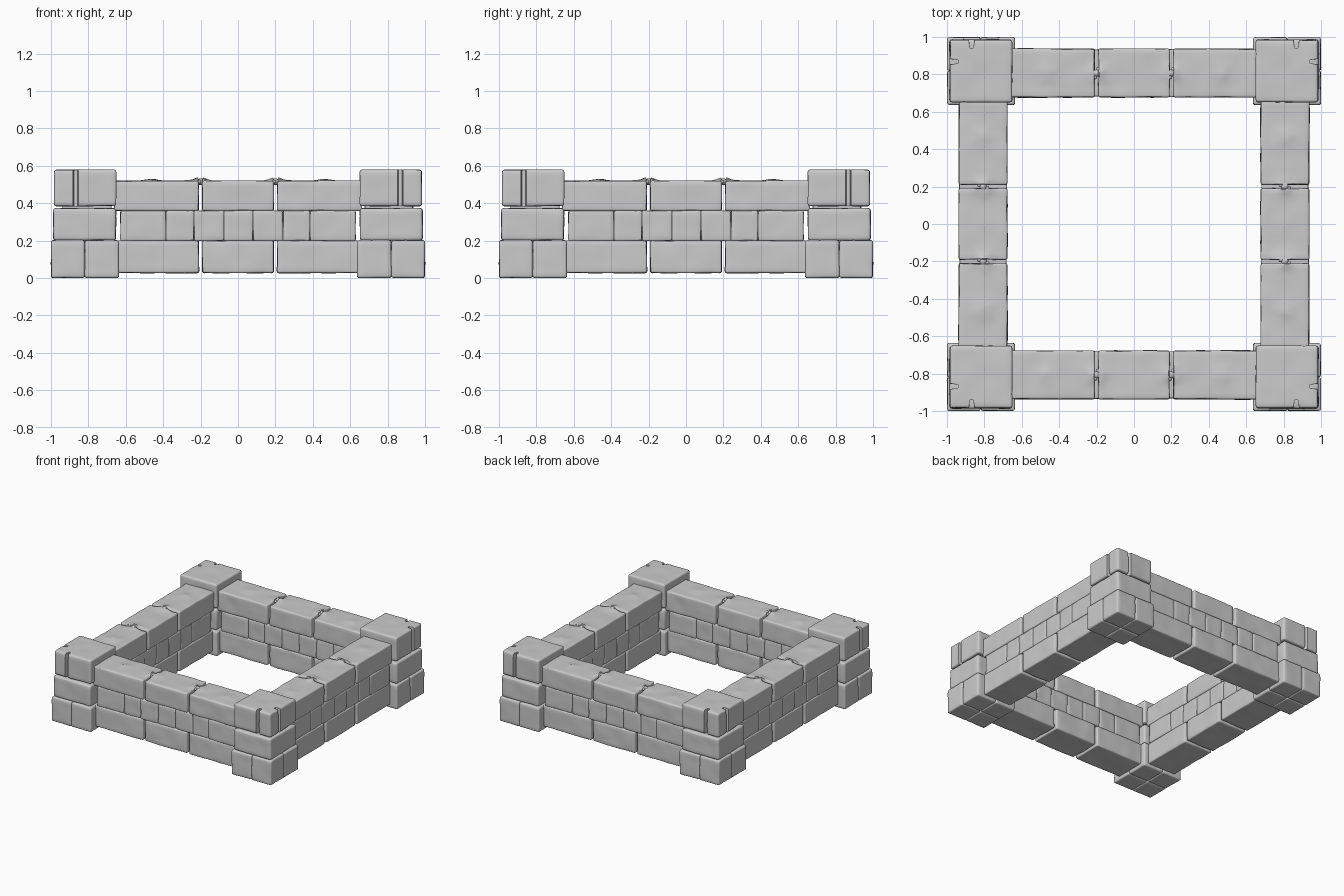
import bpy, bmesh, math, random
from mathutils import Vector, Matrix, noise

if "Cube" in bpy.data.objects:
    bpy.data.objects.remove(bpy.data.objects["Cube"])

random.seed(4)
STEP = 0.021


def cuts(lo, hi, r, extra=()):
    """Grid positions along one axis: tight at the rounded edges, even between."""
    n = max(1, round((hi - lo - 2 * r) / STEP))
    inner = [lo + r + (hi - lo - 2 * r) * i / n for i in range(n + 1)]
    return [lo + 0.4 * r, *inner, hi - 0.4 * r, *extra]


def stone(bm, lo, hi, r=0.012, rough=0.004, bumps=(), groove=None):
    """Add one worn, rounded stone block between two corners."""
    lo, hi = Vector(lo), Vector(hi)
    b = bmesh.new()
    bmesh.ops.create_cube(b, size=1)
    for v in b.verts:
        v.co = Vector([(lo[i] + hi[i]) / 2 + v.co[i] * (hi[i] - lo[i]) for i in range(3)])
    for axis in range(3):
        extra = ()
        if groove is not None and axis < 2:
            extra = [groove + d for d in (-0.014, -0.009, 0.009, 0.014)]
        normal = Vector((0, 0, 0))
        normal[axis] = 1
        for c in cuts(lo[axis], hi[axis], r, extra):
            co = Vector((0, 0, 0))
            co[axis] = c
            bmesh.ops.bisect_plane(b, geom=b.verts[:] + b.edges[:] + b.faces[:],
                                   plane_co=co, plane_no=normal, dist=1e-5)
    for v in b.verts:
        p = v.co.copy()
        q = Vector([min(max(p[i], lo[i] + r), hi[i] - r) for i in range(3)])
        n = (p - q).normalized()
        v.co = q + n * (r + rough * noise.noise(p * 9 + lo * 3) - rough * 0.3)
        # star shaped puckers on the upper face
        if n.z > 0.5:
            for x, y, h in bumps:
                dx, dy = p.x - x, p.y - y
                d, a = math.hypot(dx, dy), math.atan2(dy, dx)
                star = 0.45 + 0.55 * math.cos(2.5 * a + x) ** 2
                v.co.z += h * star * math.exp(-(d / 0.045) ** 2)
        # vertical grooves on the two outer faces
        if groove is not None:
            if abs(p.x - groove) < 0.0095:
                v.co.y = max(v.co.y, lo.y + 0.042)
            if abs(p.y - groove) < 0.0095:
                v.co.x = max(v.co.x, lo.x + 0.042)
    bmesh.ops.remove_doubles(b, verts=b.verts, dist=1e-5)
    bmesh.ops.recalc_face_normals(b, faces=b.faces)
    tmp = bpy.data.meshes.new("tmp")
    b.to_mesh(tmp)
    b.free()
    bm.from_mesh(tmp)
    bpy.data.meshes.remove(tmp)


def four_sides(bm, name):
    """Finish a mesh and place it on all four sides by quarter turns."""
    me = bpy.data.meshes.new(name)
    bm.to_mesh(me)
    bm.free()
    me.polygons.foreach_set("use_smooth", [True] * len(me.polygons))
    me.set_sharp_from_angle(angle=math.radians(50))
    for i, side in enumerate(("front", "right", "back", "left")):
        ob = bpy.data.objects.new(f"{name}_{side}", me)
        ob.rotation_euler.z = i * math.pi / 2
        bpy.context.collection.objects.link(ob)


Y0, Y1, YM = -0.938, -0.676, -0.807
PUCKERS = [(-0.47, YM, 0.012), (-0.2, YM, 0.022), (0.2, YM, 0.022), (0.47, YM, 0.012)]

# lower and upper wall courses: three long stones with open joints
for name, z0, z1, bumps in (("lower_course", 0.026, 0.202, ()),
                            ("upper_course", 0.358, 0.521, PUCKERS)):
    bm = bmesh.new()
    for x0, x1 in ((-0.665, -0.208), (-0.192, 0.192), (0.208, 0.665)):
        stone(bm, (x0, Y0, z0), (x1, Y1, z1), bumps=bumps)
    four_sides(bm, name)

# middle wall course: staggered shorter stones, stopping short of the corners
bm = bmesh.new()
xs = (-0.628, -0.385, -0.235, -0.075, 0.08, 0.24, 0.385, 0.628)
for x0, x1 in zip(xs, xs[1:]):
    d = random.uniform(-0.005, 0.002)
    stone(bm, (x0 - 0.001, Y0 - d, 0.198), (x1 + 0.001, Y1 + d, 0.362), r=0.01)
four_sides(bm, "middle_course")

# mortar crumbs bridging the top joints
bm = bmesh.new()
for x in (-0.2, 0.2):
    for dx, dy, s in ((0, 0, 0.02), (0.008, 0.022, 0.012), (-0.008, -0.02, 0.012)):
        bmesh.ops.create_icosphere(bm, subdivisions=2, radius=s, matrix=Matrix.Translation(
            (x + dx, YM + dy, 0.515)) @ Matrix.Diagonal((1, 1, 0.9, 1)))
four_sides(bm, "mortar_crumb")

# corner base: four stones meeting in a cross
bm = bmesh.new()
halves = ((-1.0, -0.819), (-0.821, -0.636))
for x0, x1 in halves:
    for y0, y1 in halves:
        stone(bm, (x0, y0, 0), (x1, y1, 0.203), r=0.014, rough=0.003)
four_sides(bm, "corner_base")

# corner middle: one plain stone
bm = bmesh.new()
stone(bm, (-0.988, -0.988, 0.2), (-0.652, -0.652, 0.374), r=0.016)
four_sides(bm, "corner_middle")

# corner cap: one stone with a groove in each outer face
bm = bmesh.new()
stone(bm, (-0.984, -0.984, 0.384), (-0.65, -0.65, 0.58), r=0.014, rough=0.003, groove=-0.868)
four_sides(bm, "corner_cap")
